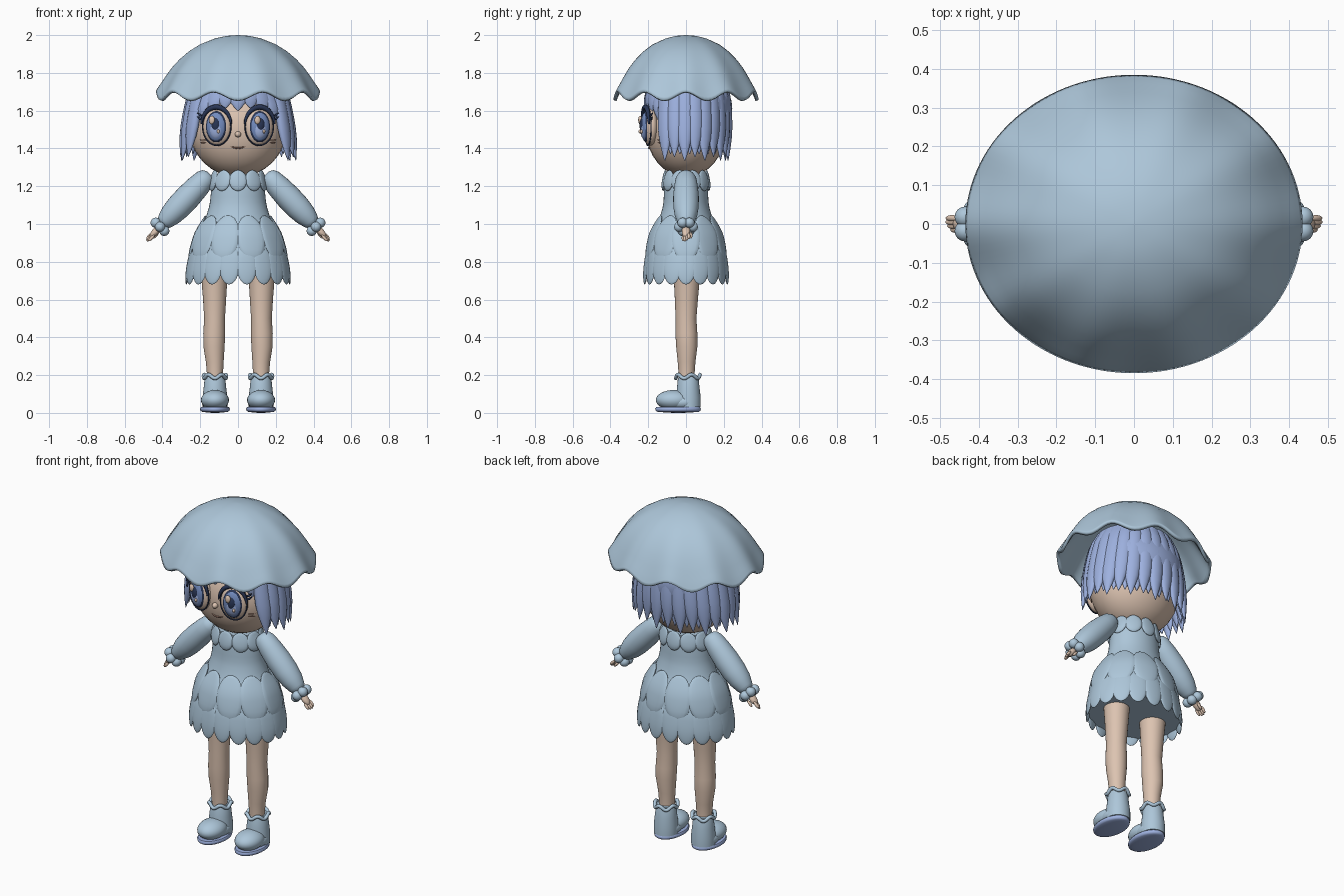
import bpy, bmesh, math
from math import sin, cos, pi, sqrt, atan2
from mathutils import Matrix, Vector

if "Cube" in bpy.data.objects:
    bpy.data.objects.remove(bpy.data.objects["Cube"])


def material(name, rgb):
    m = bpy.data.materials.new(name)
    m.diffuse_color = (*rgb, 1)
    m.use_nodes = True
    m.node_tree.nodes["Principled BSDF"].inputs["Base Color"].default_value = m.diffuse_color
    return m


BLUE = material("pale blue cloth", (0.42, 0.57, 0.70))
HAIR = material("periwinkle hair", (0.34, 0.44, 0.74))
SKIN = material("skin", (0.72, 0.55, 0.44))
NAVY = material("navy", (0.022, 0.036, 0.09))
IRIS = material("iris blue", (0.17, 0.26, 0.52))
MOUTH = material("mouth brown", (0.30, 0.17, 0.13))


def finish(name, bm, mat, matrix=None):
    if matrix:
        bm.transform(matrix)
    bmesh.ops.recalc_face_normals(bm, faces=bm.faces)
    me = bpy.data.meshes.new(name)
    bm.to_mesh(me)
    bm.free()
    me.materials.append(mat)
    ob = bpy.data.objects.new(name, me)
    bpy.context.collection.objects.link(ob)
    return ob


def loft(name, stacks, mat, n=24, matrix=None):
    """Each stack is a list of horizontal rings: x, y, z, rx, ry, rotation."""
    bm = bmesh.new()
    for stack in stacks:
        prev = None
        for x, y, z, rx, ry, rot in stack:
            ring = []
            for i in range(n):
                a = 2 * pi * i / n
                u, v = rx * cos(a), ry * sin(a)
                ring.append(bm.verts.new((x + u * cos(rot) - v * sin(rot),
                                          y + u * sin(rot) + v * cos(rot), z)))
            if prev:
                for i in range(n):
                    j = (i + 1) % n
                    bm.faces.new((prev[i], prev[j], ring[j], ring[i]))
            else:
                bm.faces.new(ring)
            prev = ring
        bm.faces.new(prev)
    return finish(name, bm, mat, matrix)


def balls(name, items, mat, matrix=None):
    """Ellipsoids from (centre, radii)."""
    bm = bmesh.new()
    for c, r in items:
        bmesh.ops.create_uvsphere(bm, u_segments=28, v_segments=16, radius=1,
                                  matrix=Matrix.Translation(c) @ Matrix.Diagonal((*r, 1)))
    return finish(name, bm, mat, matrix)


def tube(name, paths, mat, radius, matrix=None, closed=False):
    cu = bpy.data.curves.new(name, 'CURVE')
    cu.dimensions = '3D'
    cu.bevel_depth, cu.bevel_resolution, cu.use_fill_caps = radius, 2, True
    for pts in paths:
        sp = cu.splines.new('POLY')
        sp.points.add(len(pts) - 1)
        sp.use_cyclic_u = closed
        for i, (p, co) in enumerate(zip(sp.points, pts)):
            p.co = (*(matrix @ Vector(co) if matrix else co), 1)
            # open tubes thin out towards their ends
            p.radius = 1 if closed else 0.35 + 0.65 * sin(pi * i / (len(pts) - 1))
    cu.materials.append(mat)
    ob = bpy.data.objects.new(name, cu)
    bpy.context.collection.objects.link(ob)
    bpy.ops.object.select_all(action='DESELECT')
    ob.select_set(True)
    bpy.context.view_layer.objects.active = ob
    bpy.ops.object.convert(target='MESH')
    return ob


def interp(table, z):
    """Linear lookup in a table sorted by falling height."""
    for a, b in zip(table, table[1:]):
        if z >= b[0]:
            t = min(1, max(0, (a[0] - z) / (a[0] - b[0])))
            return [p + (q - p) * t for p, q in zip(a[1:], b[1:])]
    return table[-1][1:]


def leaf(table, ang, z0, z1, width, thick, off=0.0, power=0.5, steps=12):
    """One petal or lock hanging on the elliptical profile in the table."""
    stack = []
    for i in range(steps + 1):
        t = i / steps
        z = z0 + (z1 - z0) * (0.5 - 0.5 * cos(pi * t))
        rx, ry = interp(table, z)
        u = (z - z0) / (z1 - z0)
        k = max(0.04, (4 * u * (1 - u)) ** power)
        if power < 0.4:        # locks: wide above, pointed below
            k = max(0.05, min(1, (1 - u) * 3.2) ** 0.75)
        rot = atan2(sin(ang) / ry, cos(ang) / rx)
        stack.append(((rx + off) * cos(ang), (ry + off) * sin(ang), z,
                      thick * k, width * k, rot))
    return stack


# Hat: wavy elliptical dome with a thick rim
prof = [(0.004, 2), (0.06, 1.996), (0.12, 1.983), (0.2, 1.951), (0.26, 1.912), (0.31, 1.867),
        (0.35, 1.82), (0.383, 1.77), (0.41, 1.725), (0.428, 1.695), (0.435, 1.68)]
bm = bmesh.new()
prev = None
for r, z in prof:
    ring = []
    for i in range(120):
        a = 2 * pi * i / 120
        w = cos(10 * (a + pi / 2)) * (r / 0.435) ** 5
        ring.append(bm.verts.new((r * cos(a), 0.885 * r * sin(a), z - 0.023 * w)))
    if prev:
        for i in range(120):
            j = (i + 1) % 120
            bm.faces.new((prev[i], ring[i], ring[j], prev[j]))
    else:
        bm.faces.new(ring)
    prev = ring
hat = finish("hat", bm, BLUE)
mod = hat.modifiers.new("rim thickness", 'SOLIDIFY')
mod.thickness, mod.offset = 0.018, -1

# Head, nose, ears and scalp
balls("head", [((0, 0, 1.5), (0.255, 0.212, 0.25))], SKIN)
balls("nose", [((0, -0.214, 1.475), (0.016, 0.018, 0.016))], SKIN)
balls("scalp", [((0, 0.045, 1.61), (0.255, 0.2, 0.21))], HAIR)
tube("mouth", [[(0.045 * s / 6, -0.196 + 0.006 * (s / 6) ** 2, 1.402 + 0.012 * (s / 6) ** 2)
                for s in range(-6, 7)]], MOUTH, 0.005)

# Hair locks round the sides and back
hair = [(1.8, 0.19, 0.17), (1.72, 0.235, 0.205), (1.6, 0.265, 0.22),
        (1.45, 0.29, 0.222), (1.3, 0.312, 0.225)]
locks = []
for i in range(18):
    a = math.radians(-30 + 240 * i / 17)
    locks.append(leaf(hair, a, 1.8, 1.335 + 0.02 * (i % 2), 0.044, 0.026, power=0.3))
for i in range(17):
    a = math.radians(-23 + 240 * i / 17)
    locks.append(leaf(hair, a, 1.78, 1.37, 0.04, 0.024, -0.014, power=0.3))
loft("hair_locks", locks, HAIR, 14)

# Short fringe over the forehead
fringe = [(1.8, 0.19, 0.17), (1.7, 0.22, 0.195), (1.6, 0.262, 0.215), (1.5, 0.265, 0.22)]
loft("fringe", [leaf(fringe, math.radians(-90 + d), 1.78, z, 0.05, 0.02, power=0.3)
                for d, z in ((-48, 1.55), (-32, 1.59), (-16, 1.61), (0, 1.6),
                             (16, 1.61), (32, 1.59), (48, 1.55))], HAIR, 14)

# Eyes: stacked flattened ellipsoids, rim and upper lashes
for s, side in ((-1, "left"), (1, "right")):
    M = Matrix.Translation((s * 0.11, -0.19, 1.515)) @ Matrix.Rotation(s * 0.22, 4, 'Z')
    balls(side + "_eye", [((0, 0, 0), (0.078, 0.04, 0.1))], SKIN, M)
    balls(side + "_iris_edge", [((0, -0.02, 0), (0.058, 0.026, 0.083))], NAVY, M)
    balls(side + "_iris", [((0, -0.023, 0), (0.053, 0.027, 0.078))], IRIS, M)
    balls(side + "_iris_glow", [((0, -0.027, -0.012), (0.04, 0.026, 0.056))], HAIR, M)
    balls(side + "_pupil", [((0, -0.032, 0.008), (0.027, 0.025, 0.044))], NAVY, M)
    balls(side + "_eye_shine", [((-0.018, -0.05, 0.035), (0.016, 0.01, 0.022)),
                                ((0.017, -0.051, -0.025), (0.007, 0.008, 0.01))], SKIN, M)
    tube(side + "_eye_rim", [[(0.077 * cos(a * pi / 20), -0.012, 0.099 * sin(a * pi / 20))
                              for a in range(40)]], NAVY, 0.0035, M, True)
    tube(side + "_eyelash", [[(0.082 * cos(a), -0.025, 0.1 * sin(a) + 0.004)
                              for a in [0.1 + 2.94 * i / 16 for i in range(17)]]], NAVY, 0.014, M)
    tube(side + "_lash_tips", [[(s * 0.07, -0.02, h), (s * 0.09, -0.015, h + 0.006),
                                (s * 0.105, -0.01, h + 0.018)] for h in (0.035, 0.055)],
         NAVY, 0.007, M)
    tube(side + "_cheek_marks", [[(s * x, -0.212 * sqrt(1 - (x / 0.255) ** 2 - 0.075) - 0.002, h)
                                  for x in (0.17, 0.185, 0.2)] for h in (1.43, 1.445)],
         MOUTH, 0.004)

# Dress body
dress = [(1.265, 0.125, 0.105), (1.2, 0.14, 0.115), (1.1, 0.15, 0.12), (1.03, 0.172, 0.14),
         (0.95, 0.212, 0.175), (0.85, 0.243, 0.2), (0.75, 0.262, 0.213), (0.66, 0.272, 0.22)]
loft("dress", [[(0, 0, z, *interp(dress, z), 0)
                for z in [1.265 - 0.03 * i for i in range(19)]]], BLUE, 40)


# Petal rows: collar, upper skirt, lower skirt
def petals(name, count, shift, z0, z1, width, thick, off):
    loft(name, [leaf(dress, -pi / 2 + 2 * pi * (i + shift) / count, z0, z1, width, thick, off)
                for i in range(count)], BLUE, 16)


petals("collar_petals", 10, 0, 1.285, 1.175, 0.047, 0.013, 0.004)
petals("upper_skirt_petals", 10, 0.5, 1.045, 0.805, 0.077, 0.016, 0.005)
petals("middle_skirt_petals", 10, 0, 1.0, 0.735, 0.075, 0.012, -0.002)
petals("lower_skirt_petals", 18, 0.5, 0.9, 0.68, 0.056, 0.012, 0.004)

# Limbs, mirrored left and right
for s, side in ((-1, "left"), (1, "right")):
    # Puffed sleeve running down and outwards
    top, wrist = Vector((s * 0.15, 0, 1.265)), Vector((s * 0.405, 0, 0.995))
    d = wrist - top
    M = Matrix.Translation(top) @ d.to_track_quat('Z', 'Y').to_matrix().to_4x4()
    sleeve = [(0, 0.02), (0.03, 0.042), (0.1, 0.055), (0.25, 0.063), (0.45, 0.068),
              (0.65, 0.067), (0.8, 0.06), (0.92, 0.047), (0.98, 0.036), (1, 0.02)]
    loft(side + "_sleeve", [[(0, 0, t * d.length, r, r, 0) for t, r in sleeve]], BLUE, 28, M)
    # Beaded cuff round the wrist
    W = Matrix.Translation((s * 0.413, 0, 0.985)) @ d.to_track_quat('Z', 'Y').to_matrix().to_4x4()
    balls(side + "_cuff", [((0.036 * cos(i * pi / 3), 0.036 * sin(i * pi / 3), 0),
                            (0.027, 0.027, 0.027)) for i in range(6)], BLUE, W)
    # Hand and fingers
    balls(side + "_palm", [((0, 0, 0.035), (0.022, 0.018, 0.04))], SKIN, W)
    balls(side + "_fingers", [((x * s, y, z), (0.008, 0.008, 0.022)) for x, y, z in
                              ((-0.015, -0.008, 0.074), (-0.005, -0.003, 0.08), (0.005, 0.003, 0.08),
                               (0.015, 0.008, 0.074), (0.026, -0.015, 0.048))], SKIN, W)
    # Leg
    leg = [(0.8, .125, .005, .076), (0.7, .125, .004, .068), (0.6, .124, .002, .061),
           (0.5, .124, 0, .055), (0.42, .126, .002, .058), (0.35, .127, .004, .056),
           (0.27, .123, .003, .047), (0.2, .122, .003, .042), (0.12, .122, .003, .042)]
    loft(side + "_leg", [[(s * x, y, z, r, r, 0) for z, x, y, r in leg]], SKIN, 28)
    # Boot shaft, foot, sole and wavy ankle trim
    x = s * 0.122
    loft(side + "_boot_shaft", [[(x, 0.012, z, r, r, 0) for z, r in
                                 ((0.195, .05), (0.18, .055), (0.13, .06), (0.08, .066), (0.03, .066))]],
         BLUE, 28)
    balls(side + "_boot_foot", [((x, -0.065, 0.068), (0.074, 0.095, 0.053)),
                                ((x, -0.015, 0.055), (0.07, 0.09, 0.045))], BLUE)
    loft(side + "_sole", [[(x, -0.042, z, r, 0.042 + r, 0) for z, r in
                           ((0.006, .068), (0.012, .077), (0.022, .079), (0.03, .074))]], HAIR, 36)
    tube(side + "_ankle_trim", [[(x + 0.06 * cos(a), 0.01 + 0.064 * sin(a),
                                  0.193 + 0.01 * sin(5 * a))
                                 for a in [i * pi / 30 for i in range(60)]]], BLUE, 0.01, None, True)
    balls(side + "_sole_base", [((x, -0.042, 0.012), (0.074, 0.116, 0.012))], HAIR)

# Smooth shading with crisp edges
bpy.ops.object.select_all(action='SELECT')
bpy.context.view_layer.objects.active = hat
bpy.ops.object.shade_smooth_by_angle(angle=math.radians(55))
